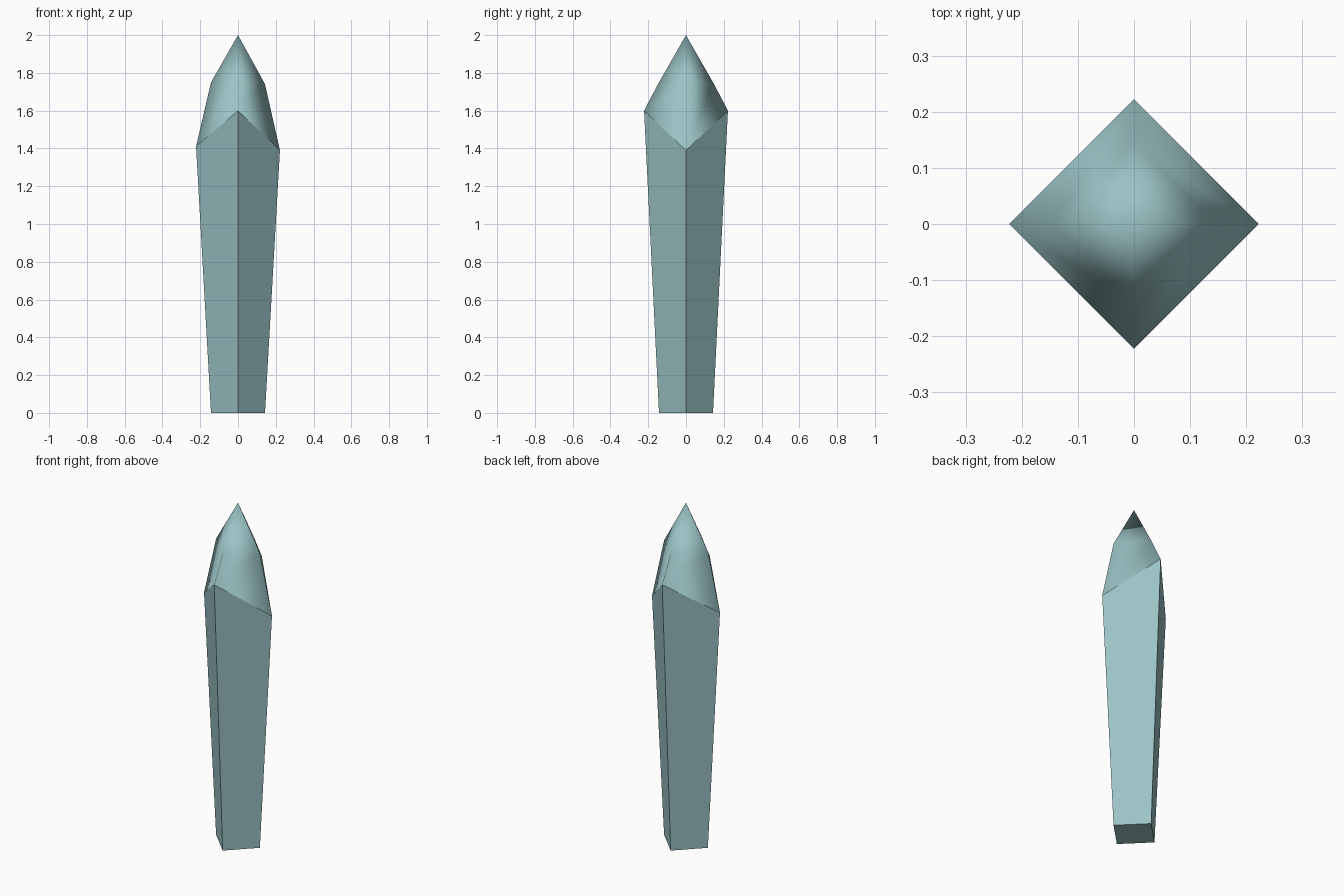
import bpy, bmesh

if "Cube" in bpy.data.objects:
    bpy.data.objects.remove(bpy.data.objects["Cube"])

crystal = bpy.data.materials.new("pale teal crystal")
crystal.diffuse_color = (0.33, 0.55, 0.56, 1)
crystal.use_nodes = True
crystal.node_tree.nodes["Principled BSDF"].inputs["Base Color"].default_value = crystal.diffuse_color

bm = bmesh.new()


def ring(radius, heights):
    """Diamond ring: right, back, left, front corners."""
    dirs = [(1, 0), (0, 1), (-1, 0), (0, -1)]
    return [bm.verts.new((dx * radius, dy * radius, z))
            for (dx, dy), z in zip(dirs, heights)]


base = ring(0.143, [0, 0, 0, 0])
shoulder = ring(0.222, [1.39, 1.60, 1.41, 1.60])
neck = ring(0.143, [1.74, 1.75, 1.75, 1.75])
tip = bm.verts.new((0, 0, 2))

# flat underside and tapered shaft
bm.faces.new(base[::-1])
for i in range(4):
    j = (i + 1) % 4
    bm.faces.new((base[i], base[j], shoulder[j], shoulder[i]))

# smooth-shaded pointed cap
for i in range(4):
    j = (i + 1) % 4
    bm.faces.new((shoulder[i], shoulder[j], neck[j], neck[i])).smooth = True
    bm.faces.new((neck[i], neck[j], tip)).smooth = True

# crisp edges everywhere except inside the cap
for e in bm.edges:
    e.smooth = all(f.smooth for f in e.link_faces)

mesh = bpy.data.meshes.new("crystal_shard")
bm.to_mesh(mesh)
bm.free()
mesh.materials.append(crystal)
shard = bpy.data.objects.new("crystal_shard", mesh)
bpy.context.collection.objects.link(shard)
